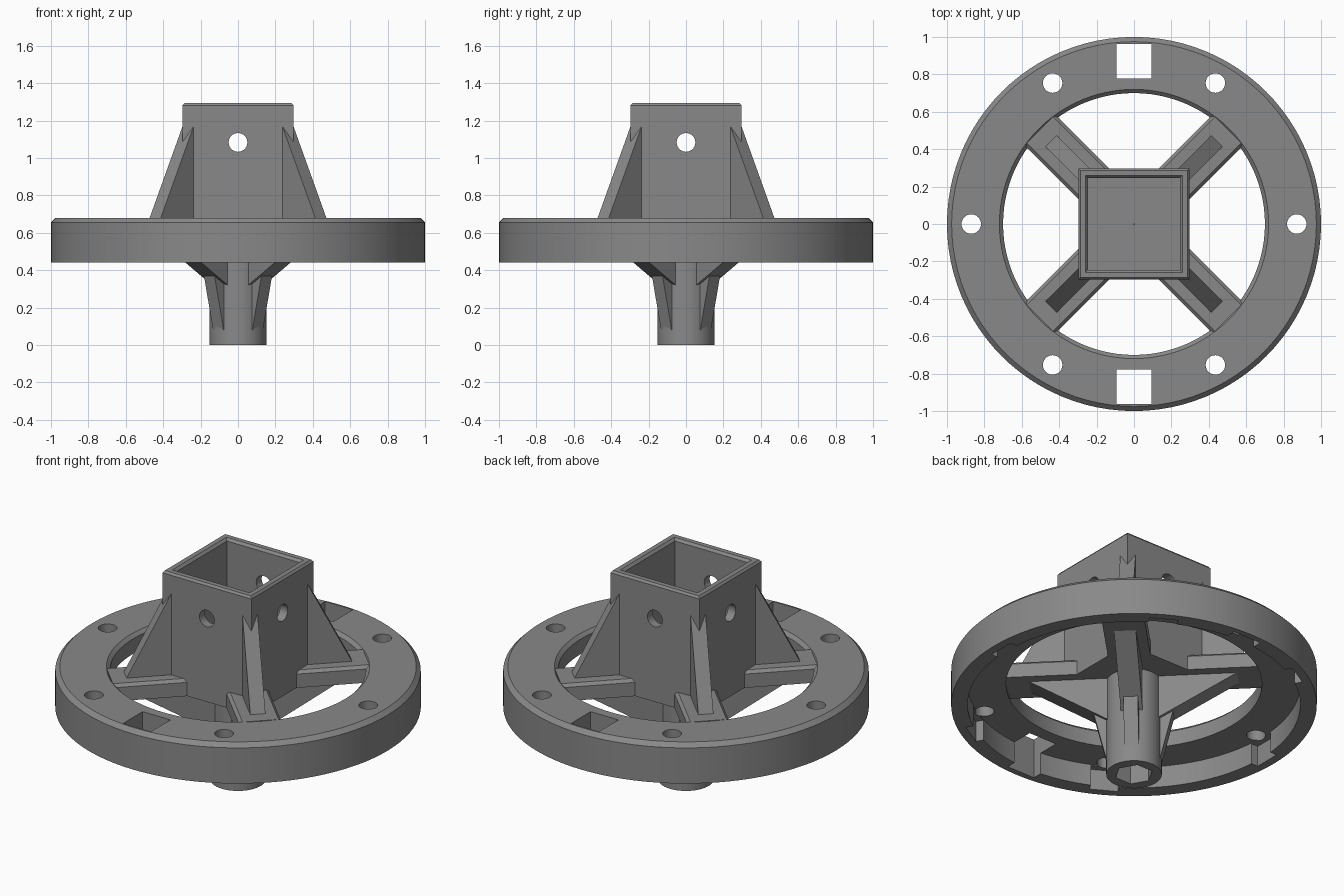
import bpy, bmesh, math
from mathutils import Matrix, Vector

if "Cube" in bpy.data.objects:
    bpy.data.objects.remove(bpy.data.objects["Cube"])

grey = bpy.data.materials.new("mid_grey")
grey.diffuse_color = (0.25, 0.25, 0.25, 1)
grey.use_nodes = True
grey.node_tree.nodes["Principled BSDF"].inputs["Base Color"].default_value = grey.diffuse_color


def finish(name, bm, smooth=False, cutter=False):
    bmesh.ops.remove_doubles(bm, verts=bm.verts, dist=1e-5)
    bmesh.ops.recalc_face_normals(bm, faces=bm.faces)
    me = bpy.data.meshes.new(name)
    bm.to_mesh(me)
    bm.free()
    me.materials.append(grey)
    ob = bpy.data.objects.new(name, me)
    bpy.context.collection.objects.link(ob)
    ob.hide_render = cutter
    if cutter:
        ob.display_type = 'WIRE'
        ob.hide_set(True)
    if smooth:
        bpy.ops.object.select_all(action='DESELECT')
        ob.select_set(True)
        bpy.context.view_layer.objects.active = ob
        bpy.ops.object.shade_smooth_by_angle(angle=math.radians(25))
    return ob


def lathe(bm, profile, steps=96):
    """Spin a closed (r, z) profile around z."""
    vs = [bm.verts.new((r, 0, z)) for r, z in profile]
    es = [bm.edges.new((vs[i], vs[(i + 1) % len(vs)])) for i in range(len(vs))]
    bmesh.ops.spin(bm, geom=vs + es, cent=(0, 0, 0), axis=(0, 0, 1),
                   angle=2 * math.pi, steps=steps, use_merge=True)


def prism(bm, points, offset):
    """Extrude a closed polygon of 3D points by an offset."""
    f = bm.faces.new([bm.verts.new(p) for p in points])
    ext = bmesh.ops.extrude_face_region(bm, geom=[f], use_keep_orig=True)
    new = [v for v in ext['geom'] if isinstance(v, bmesh.types.BMVert)]
    bmesh.ops.translate(bm, verts=new, vec=offset)
    return new


def four_ways(name, points, offset):
    """Repeat a prism drawn along +x on the four diagonals."""
    for i in range(4):
        bm = bmesh.new()
        prism(bm, points, offset)
        bm.transform(Matrix.Rotation(math.radians(45 + 90 * i), 4, 'Z'))
        finish(f"{name}_{i + 1}", bm)


def box(bm, lo, hi, rot=0):
    lo, hi = Vector(lo), Vector(hi)
    m = Matrix.Rotation(rot, 4, 'Z') @ Matrix.Translation((lo + hi) / 2) \
        @ Matrix.Diagonal((*(hi - lo), 1))
    bmesh.ops.create_cube(bm, size=1, matrix=m)


def cylinder(bm, radius, depth, matrix, sides=32):
    bmesh.ops.create_cone(bm, cap_ends=True, segments=sides, radius1=radius,
                          radius2=radius, depth=depth, matrix=matrix)


def cut(ob, cutter):
    mod = ob.modifiers.new("cut", 'BOOLEAN')
    mod.operation = 'DIFFERENCE'
    mod.solver = 'EXACT'
    mod.object = cutter


# Flanged ring, hollow underneath
bm = bmesh.new()
lathe(bm, [(1, .44), (1, .655), (.975, .68), (.72, .68), (.70, .66),
           (.70, .57), (.91, .57), (.91, .44)])
ring = finish("ring", bm, smooth=True)

# Bolt holes, bolt-head pockets and two square slots
bolts, pockets, slots = bmesh.new(), bmesh.new(), bmesh.new()
for i in range(6):
    a = math.radians(60 * i)
    cylinder(bolts, .052, .6, Matrix.Translation(
        (.87 * math.cos(a), .87 * math.sin(a), .6)))
    box(pockets, (.79, -.08, .40), (.95, .08, .565), a)
for s in (-1, 1):
    box(slots, (-.093, s * .87 - .093, .3), (.093, s * .87 + .093, .8))
for name, b in (("pocket_cutter", pockets), ("bolt_cutter", bolts),
                ("slot_cutter", slots)):
    cut(ring, finish(name, b, cutter=True))

# Spokes with chamfered top edges
four_ways("spoke", [(0, -.117, .58), (0, .117, .58), (0, .117, .663),
                    (0, .1, .68), (0, -.1, .68), (0, -.117, .663)],
          (.712, 0, 0))

# Square socket: nested square outlines bridged from the outside to the floor
bm = bmesh.new()
levels = [(.297, .58), (.297, 1.28), (.287, 1.293), (.258, 1.293),
          (.245, 1.278), (.245, .681)]
loops = [[bm.verts.new((x * h, y * h, z)) for x, y in
          ((-1, -1), (1, -1), (1, 1), (-1, 1))] for h, z in levels]
for a, b in zip(loops, loops[1:]):
    for i in range(4):
        j = (i + 1) % 4
        bm.faces.new((a[i], a[j], b[j], b[i]))
bm.faces.new(loops[0])
bm.faces.new(loops[-1])
socket = finish("socket", bm)

# Cross pin holes through the socket walls
for axis, name in (('X', "pin_cutter_y"), ('Y', "pin_cutter_x")):
    bm = bmesh.new()
    cylinder(bm, .05, 1, Matrix.Translation((0, 0, 1.083))
             @ Matrix.Rotation(math.pi / 2, 4, axis))
    cut(socket, finish(name, bm, cutter=True))

# Gussets on the socket corners
four_ways("socket_gusset", [(.37, -.042, .67), (.632, -.042, .67),
                            (.626, -.042, .68), (.37, -.042, 1.184)],
          (0, .084, 0))

# Centre shaft with a hexagonal bore
bm = bmesh.new()
cylinder(bm, .152, .6, Matrix.Translation((0, 0, .3)), 48)
shaft = finish("shaft", bm, smooth=True)
bm = bmesh.new()
cylinder(bm, .105, .6, Matrix.Rotation(math.radians(30), 4, 'Z'), 6)
cut(shaft, finish("bore_cutter", bm, cutter=True))

# Wide struts under the spokes and slim fins down the shaft
four_ways("strut", [(.12, -.06, .31), (.57, -.06, .58), (.12, -.06, .58)],
          (0, .12, 0))
four_ways("shaft_fin", [(.125, -.04, .08), (.148, -.04, .08),
                        (.217, -.04, .368), (.125, -.04, .368)],
          (0, .08, 0))
